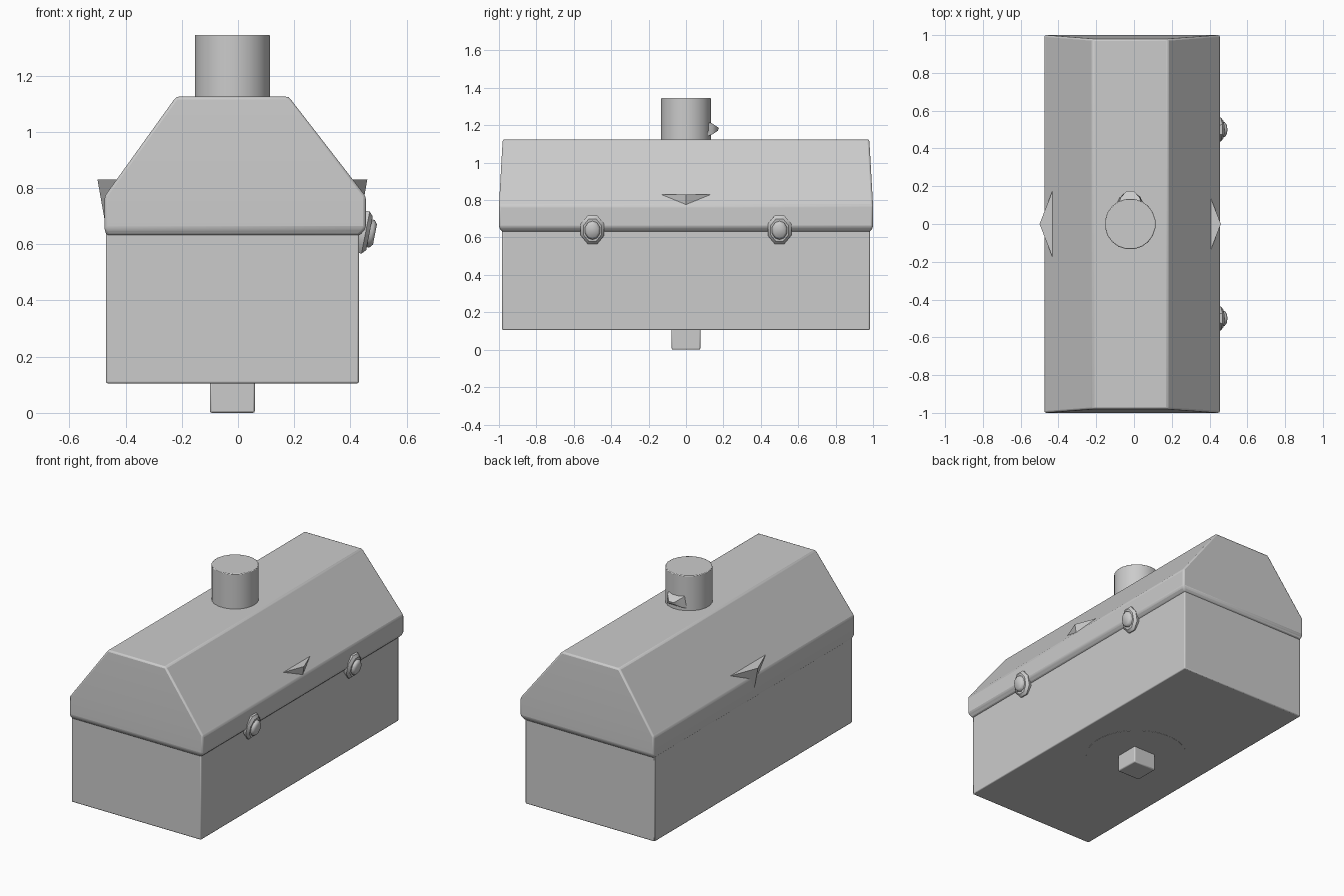
import bpy, bmesh, math
from mathutils import Matrix, Vector

if "Cube" in bpy.data.objects:
    bpy.data.objects.remove(bpy.data.objects["Cube"])

CX = -0.02  # centre line of the box


def finish(bm, name, bevel=0.0, angle=30):
    bmesh.ops.recalc_face_normals(bm, faces=bm.faces)
    me = bpy.data.meshes.new(name)
    bm.to_mesh(me)
    bm.free()
    ob = bpy.data.objects.new(name, me)
    bpy.context.collection.objects.link(ob)
    if bevel:
        mod = ob.modifiers.new("Bevel", "BEVEL")
        mod.width, mod.segments = bevel, 2
        mod.limit_method = "ANGLE"
        mod.angle_limit = math.radians(25)
    bpy.ops.object.select_all(action="DESELECT")
    ob.select_set(True)
    bpy.context.view_layer.objects.active = ob
    bpy.ops.object.shade_smooth_by_angle(angle=math.radians(angle))
    return ob


def loft(name, rings, bevel=0.0, angle=30, matrix=None):
    """Join equal-length rings of points and cap both ends."""
    bm = bmesh.new()
    vs = [[bm.verts.new(p) for p in r] for r in rings]
    n = len(vs[0])
    for a, b in zip(vs, vs[1:]):
        for i in range(n):
            bm.faces.new((a[i], a[(i + 1) % n], b[(i + 1) % n], b[i]))
    bm.faces.new(vs[0])
    bm.faces.new(vs[-1])
    if matrix:
        bm.transform(matrix)
    return finish(bm, name, bevel, angle)


def hull(name, pts, angle=30):
    bm = bmesh.new()
    for p in pts:
        bm.verts.new(p)
    bmesh.ops.convex_hull(bm, input=bm.verts)
    return finish(bm, name, 0, angle)


def rect(x0, x1, y, z):
    return [(x0, -y, z), (x1, -y, z), (x1, y, z), (x0, y, z)]


def circle(rx, ry, z, n, cx=0.0):
    return [(cx + rx * math.cos(2 * math.pi * (i + 0.5) / n),
             ry * math.sin(2 * math.pi * (i + 0.5) / n), z) for i in range(n)]


# Lower box
loft("box_body", [rect(-0.47, 0.43, 0.983, 0.105), rect(-0.47, 0.43, 0.983, 0.65)], 0.006)

# Lid with rounded lip and sloped sides
loft("lid", [rect(-0.468, 0.432, 0.985, 0.63), rect(-0.475, 0.455, 1.0, 0.655),
             rect(-0.475, 0.455, 1.0, 0.77), rect(-0.22, 0.18, 0.98, 1.125)], 0.01)

# Round stack on top
loft("stack", [circle(0.135, 0.135, z, 20, CX) for z in (1.11, 1.345)], 0.004, 40)

# Small hood on the back of the stack
hull("stack_hood", [(CX + s * x, y, z) for s in (-1, 1) for x, y, z in
                    ((0.06, 0.11, 1.22), (0.07, 0.11, 1.14), (0.05, 0.14, 1.21),
                     (0.055, 0.14, 1.15), (0.018, 0.176, 1.185), (0.018, 0.17, 1.17))])

# Foot peg and base disc
loft("foot_peg", [rect(-0.10, 0.06, 0.077, 0.0), rect(-0.10, 0.06, 0.077, 0.12)], 0.007)
loft("base_disc", [circle(0.3, 0.3, z, 32, CX) for z in (0.104, 0.115)])

# Pointed side fins, embedded in the lid walls
for side, name in ((-1, "fin_left"), (1, "fin_right")):
    tip = Vector((CX + side * 0.48, 0, 0.83))
    hull(name, [tip, tip + Vector((-side * 0.14, 0.36, 0)),
                tip + Vector((-side * 0.14, -0.36, 0)),
                tip + Vector((-side * 0.06, 0, -0.34))], 10)

# Tilted latches: oval plate with a raised knob (local z points outwards)
tilt = Matrix.Rotation(math.radians(-11), 4, "Y")
turn = Matrix(((0, 0, 1, 0), (1, 0, 0, 0), (0, 1, 0, 0), (0, 0, 0, 1)))
for y in (-0.5, 0.5):
    m = Matrix.Translation((0.452, y, 0.642)) @ tilt.inverted() @ turn
    loft("latch_plate", [circle(0.062, 0.08, -0.03, 8), circle(0.068, 0.083, 0.002, 8),
                         circle(0.052, 0.066, 0.016, 8)], 0, 40, m)
    loft("latch_knob", [circle(0.042, 0.05, 0.0, 10), circle(0.042, 0.05, 0.025, 10),
                        circle(0.03, 0.037, 0.036, 10)], 0, 50, m)
